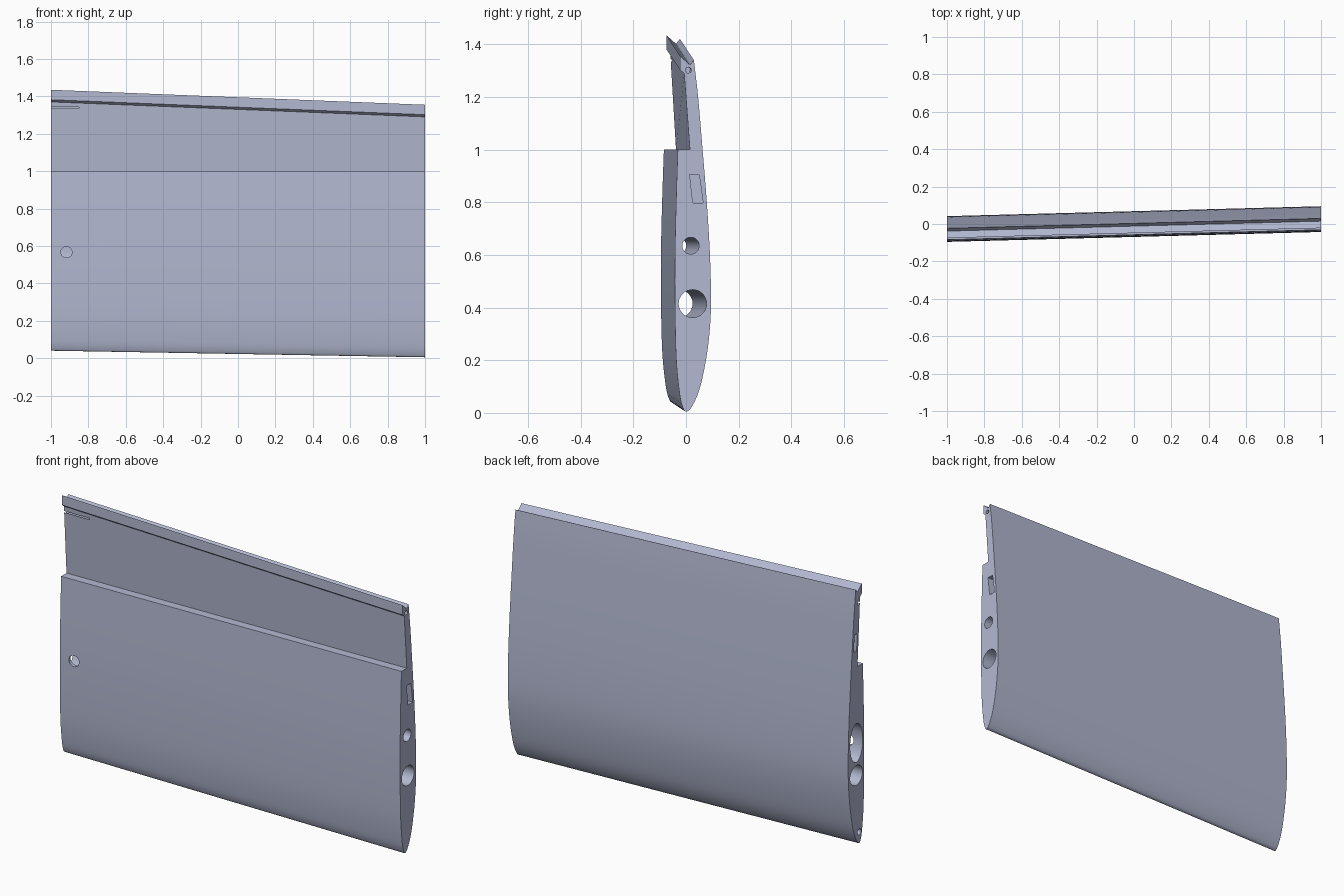
import bpy, bmesh, math
from mathutils import Vector

if "Cube" in bpy.data.objects:
    bpy.data.objects.remove(bpy.data.objects["Cube"])

paint = bpy.data.materials.new("pale_blue_grey")
paint.diffuse_color = (0.45, 0.485, 0.64, 1)
paint.use_nodes = True
paint.node_tree.nodes["Principled BSDF"].inputs["Base Color"].default_value = paint.diffuse_color


def loft(name, sec_a, xa, sec_b, xb):
    """Solid between two matching (y, z) outlines."""
    bm = bmesh.new()
    a = [bm.verts.new((xa, y, z)) for y, z in sec_a]
    b = [bm.verts.new((xb, y, z)) for y, z in sec_b]
    n = len(a)
    for i in range(n):
        j = (i + 1) % n
        bm.faces.new((a[i], a[j], b[j], b[i]))
    bm.faces.new(a)
    bm.faces.new(b)
    bmesh.ops.recalc_face_normals(bm, faces=bm.faces)
    me = bpy.data.meshes.new(name)
    bm.to_mesh(me)
    bm.free()
    ob = bpy.data.objects.new(name, me)
    bpy.context.collection.objects.link(ob)
    me.materials.append(paint)
    return ob


def spline(pts, steps=4):
    """Smooth curve through the points."""
    p = [Vector(q) for q in pts]
    p = [2 * p[0] - p[1]] + p + [2 * p[-1] - p[-2]]
    out = []
    for i in range(1, len(p) - 2):
        for s in range(steps):
            t = s / steps
            a, b, c, d = p[i - 1:i + 3]
            q = 0.5 * (2 * b + (c - a) * t + (2 * a - 5 * b + 4 * c - d) * t * t
                       + (3 * b - a - 3 * c + d) * t ** 3)
            out.append((q.x, q.y))
    return out + [tuple(pts[-1])]


def ellipse(y, z, ry, rz, n=32):
    return [(y + ry * math.cos(2 * math.pi * i / n),
             z + rz * math.sin(2 * math.pi * i / n)) for i in range(n)]


# Skin from the ledge, around the nose, up to the rear tip
front = [(-0.031, 1.0), (-0.037, 0.82), (-0.042, 0.6), (-0.042, 0.4),
         (-0.037, 0.2), (-0.024, 0.07), (-0.012, 0.02)]
rear = [(0.0, 0.005), (0.02, 0.02), (0.05, 0.085), (0.074, 0.19), (0.089, 0.3),
        (0.095, 0.42), (0.091, 0.6), (0.079, 0.8), (0.063, 1.0), (0.046, 1.2), (0.03, 1.34)]
# Hinge groove, lip and recessed wall
hinge = [(0.015, 1.322), (-0.022, 1.355), (-0.022, 1.302), (-0.007, 1.29)]
foot = [(0.015, 1.0)]
SHIFT = -0.053


def far(pts, kind):
    """Same outline at the left end."""
    dz = {"front": lambda z: 0.04 + (z - 0.005) * 0.96 / 0.995,
          "rear": lambda z: z + 0.035 + 0.034 * z,
          "hinge": lambda z: z + 0.08,
          "foot": lambda z: z}[kind]
    return [(y + SHIFT, dz(z)) for y, z in pts]


right = spline(front + rear) + hinge + foot
left = (spline(far(front, "front") + far(rear, "rear"))
        + far(hinge, "hinge") + far(foot, "foot"))
wing = loft("wing_panel", left, -1, right, 1)

cutters = []


def bore(name, y, z, ry, rz, x0, x1):
    """Hole along the span; y is measured at the right end."""
    def at(x):
        return ellipse(y + SHIFT * (1 - x) / 2, z, ry, rz)
    cutters.append(loft(name, at(x0), x0, at(x1), x1))


# Spar tubes through the whole panel
bore("main_spar_hole", 0.025, 0.415, 0.053, 0.053, -1.05, 1.05)
bore("rear_spar_hole", 0.018, 0.635, 0.032, 0.032, -1.05, 1.05)
# Oval pocket at the left end
bore("cable_pocket", 0.024, 0.59, 0.054, 0.105, -1.05, -0.85)
# Small pin holes
bore("hinge_pin_right", 0.009, 1.302, 0.011, 0.011, 0.85, 1.05)
bore("hinge_pin_left", 0.005, 1.34, 0.011, 0.011, -1.05, -0.85)
bore("nose_pin_left", 0.0, 0.1, 0.016, 0.016, -1.05, -0.9)

# Rectangular sockets at both ends
slot = [(0.014, 0.905), (0.05, 0.905), (0.065, 0.797), (0.026, 0.797)]
cutters.append(loft("socket_right", slot, 0.92, slot, 1.05))
slot = [(-0.036, 1.18), (-0.012, 1.18), (-0.008, 1.085), (-0.03, 1.085)]
cutters.append(loft("socket_left", slot, -1.05, slot, -0.93))

# Round cable exit in the front skin
bpy.ops.mesh.primitive_cylinder_add(vertices=32, radius=0.03, depth=0.17,
                                    location=(-0.917, -0.115, 0.567),
                                    rotation=(math.pi / 2, 0, 0))
exit_hole = bpy.context.object
exit_hole.name = "cable_exit"
exit_hole.data.materials.append(paint)
cutters.append(exit_hole)

# Cut the holes and clear the helpers
bpy.ops.object.select_all(action='DESELECT')
bpy.context.view_layer.objects.active = wing
wing.select_set(True)
for c in cutters:
    c.hide_render = True
    m = wing.modifiers.new(c.name, 'BOOLEAN')
    m.operation = 'DIFFERENCE'
    m.solver = 'EXACT'
    m.object = c
    bpy.ops.object.modifier_apply(modifier=m.name)
for c in cutters:
    bpy.data.objects.remove(c, do_unlink=True)
bpy.ops.object.shade_smooth_by_angle(angle=math.radians(30))
